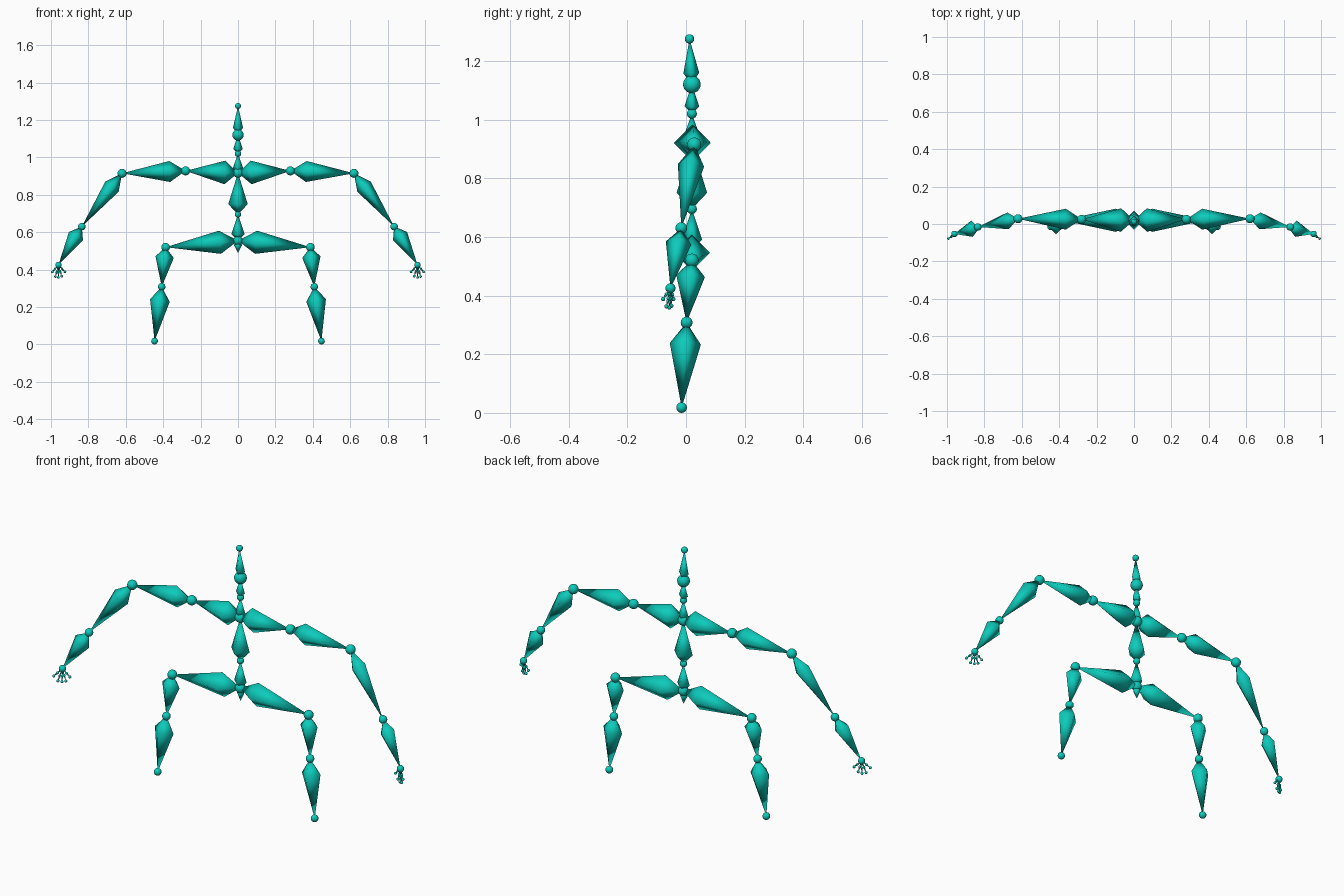
import bpy
import bmesh
from mathutils import Vector, Matrix

cube = bpy.data.objects.get("Cube")
if cube:
    bpy.data.objects.remove(cube, do_unlink=True)

teal = bpy.data.materials.new("teal")
teal.use_nodes = True
COLOUR = (0.004, 0.6, 0.5, 1)
teal.diffuse_color = COLOUR
teal.node_tree.nodes["Principled BSDF"].inputs["Base Color"].default_value = COLOUR


def finish(name, bm):
    mesh = bpy.data.meshes.new(name)
    bmesh.ops.recalc_face_normals(bm, faces=bm.faces)
    for face in bm.faces:
        face.smooth = True
    bm.to_mesh(mesh)
    bm.free()
    mesh.materials.append(teal)
    bpy.context.collection.objects.link(bpy.data.objects.new(name, mesh))


def joint(name, centre, radius):
    bm = bmesh.new()
    bmesh.ops.create_uvsphere(bm, u_segments=24, v_segments=12, radius=radius,
                              matrix=Matrix.Translation(centre))
    finish(name, bm)


def bone(name, head, tail, half, belly=0.25):
    """Stretched octahedron, widest a quarter of the way along."""
    head, tail = Vector(head), Vector(tail)
    axis = (tail - head).normalized()
    side = Vector((0, 1, 0))
    side = (side - axis * side.dot(axis)).normalized()
    up = axis.cross(side)
    middle = head.lerp(tail, belly)
    bm = bmesh.new()
    ring = [bm.verts.new(middle + d * half) for d in (side, up, -side, -up)]
    start, end = bm.verts.new(head), bm.verts.new(tail)
    for a, b in zip(ring, ring[1:] + ring[:1]):
        bm.faces.new((a, b, start))
        bm.faces.new((b, a, end))
    finish(name, bm)


def chain(prefix, points, links, sign=1):
    """Bones between consecutive points, with a ball on each far end."""
    pts = [Vector((p[0] * sign, p[1], p[2])) for p in points]
    for a, b, (part, half, ball) in zip(pts, pts[1:], links):
        bone(prefix + part, a, b, half)
        joint(prefix + part + "_joint", b, ball)


# Spine, neck and head
pelvis, chest = (0, 0.02, 0.555), (0, 0.02, 0.917)
joint("pelvis_joint", pelvis, 0.025)
chain("", [pelvis, (0, 0.02, 0.695), chest, (0, 0.02, 1.02),
           (0, 0.02, 1.12), (0, 0.012, 1.275)],
      [("lower_spine", 0.035, 0.017), ("upper_spine", 0.052, 0.026),
       ("lower_neck", 0.028, 0.017), ("upper_neck", 0.025, 0.03),
       ("head", 0.027, 0.016)])
bone("tail_bone", pelvis, (0, 0.02, 0.488), 0.022, 0.35)

# Limbs, mirrored
wrist = (0.96, -0.053, 0.425)
fingers = {"thumb": (0.925, -0.043, 0.388), "index": (0.943, -0.05, 0.365),
           "middle": (0.96, -0.057, 0.359), "ring": (0.976, -0.067, 0.363),
           "little": (0.992, -0.078, 0.388)}
for sign, side in ((1, "left_"), (-1, "right_")):
    chain(side, [chest, (0.28, 0.025, 0.928), (0.62, 0.028, 0.915),
                 (0.835, -0.016, 0.63), wrist],
          [("collar", 0.063, 0.024), ("shoulder", 0.056, 0.024),
           ("upper_arm", 0.045, 0.02), ("forearm", 0.044, 0.017)], sign)
    chain(side, [pelvis, (0.387, 0.02, 0.52), (0.408, 0.002, 0.308),
                 (0.446, -0.015, 0.018)],
          [("hip", 0.062, 0.023), ("thigh", 0.049, 0.02),
           ("shin", 0.053, 0.018)], sign)
    for finger, tip in fingers.items():
        knuckle = Vector(wrist).lerp(Vector(tip), 0.55)
        chain(side + finger, [wrist, knuckle, tip],
              [("_palm", 0.007, 0.006), ("_finger", 0.005, 0.007)], sign)
